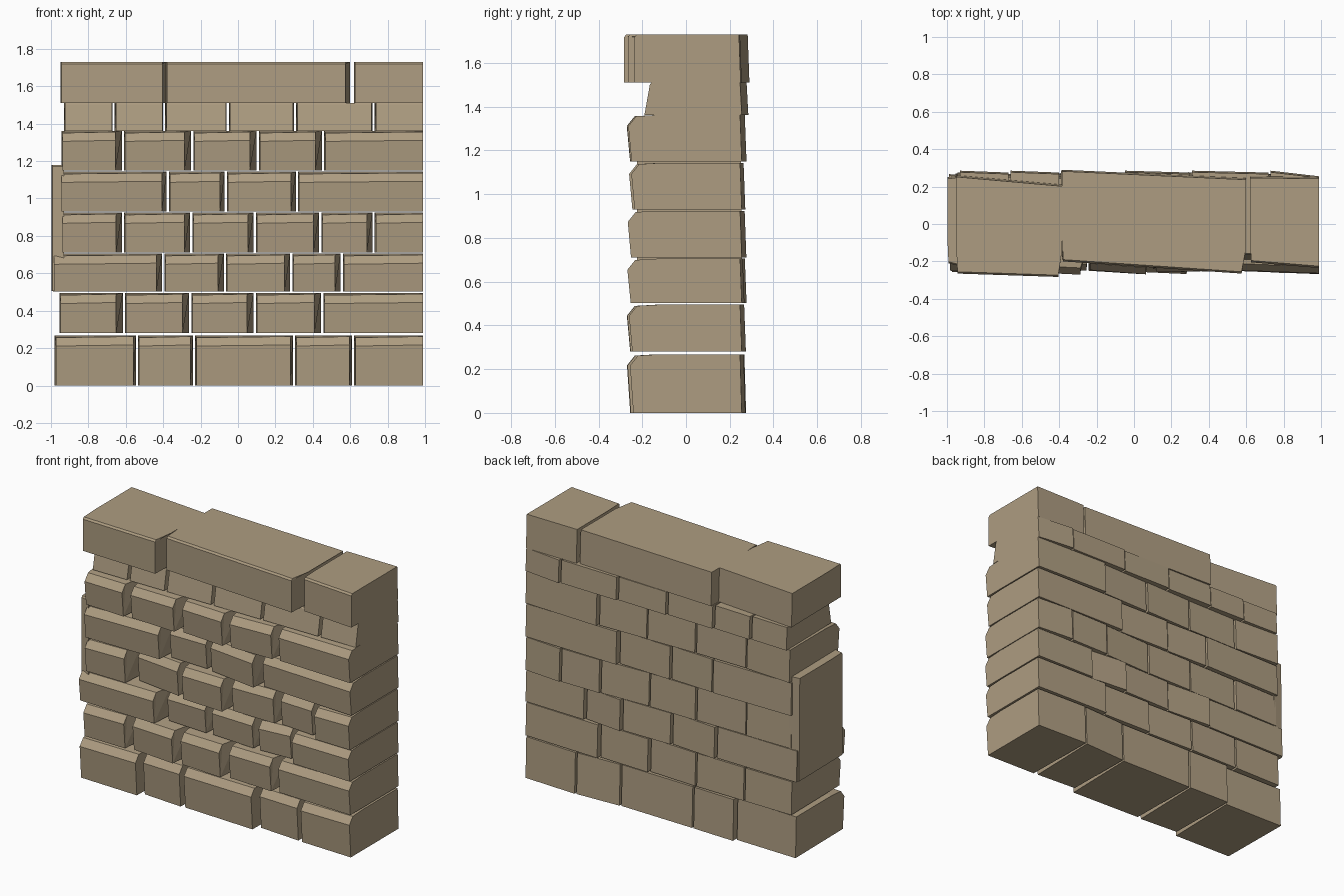
import bpy, bmesh, random

random.seed(4)
stone = bpy.data.materials.new("tan_stone")
stone.diffuse_color = (0.42, 0.335, 0.22, 1)


def brick(name, x0, x1, z0, z1, front, back, taper=0.02, chamfer=0.05, lean=0.015):
    """Lofted stone: front/back are (left y, right y); right front corner is cut back."""
    bm = bmesh.new()

    def ring(x, f, b, xf, drop):
        pts = [(x, b, z0), (xf, f + lean, z0), (xf, f, z1 - chamfer - drop),
               (xf, f + chamfer * 0.8, z1 - drop), (x, f + 0.14, z1), (x, b - 0.008, z1)]
        return [bm.verts.new(p) for p in pts]

    d = 0.012 if chamfer > 0.02 else 0.0
    a = ring(x0, front[0], back[0], x0 + 0.006, d)
    c = ring(x1, front[1], back[1], x1 - taper, d * 0.5)
    for i in range(6):
        j = (i + 1) % 6
        bm.faces.new((a[i], a[j], c[j], c[i]))
    bm.faces.new(a)
    bm.faces.new(c)
    bmesh.ops.triangulate(bm, faces=[f for f in bm.faces if len(f.verts) > 4])
    bmesh.ops.recalc_face_normals(bm, faces=bm.faces)
    me = bpy.data.meshes.new(name)
    bm.to_mesh(me)
    bm.free()
    me.materials.append(stone)
    ob = bpy.data.objects.new(name, me)
    bpy.context.collection.objects.link(ob)
    return ob


# Courses: bottom, top, left end, joint centres, corner taper
courses = [
    (0.00, 0.268, -0.98, [-0.54, -0.235, 0.30, 0.615], 0.012),
    (0.28, 0.495, -0.955, [-0.61, -0.255, 0.09, 0.45], 0.035),
    (0.503, 0.705, -0.99, [-0.40, -0.07, 0.285, 0.555], 0.03),
    (0.71, 0.924, -0.945, [-0.615, -0.25, 0.09, 0.44, 0.725], 0.03),
    (0.93, 1.143, -0.95, [-0.375, -0.065, 0.315], 0.025),
    (1.15, 1.362, -0.945, [-0.615, -0.245, 0.105, 0.455], 0.035),
    (1.362, 1.51, -0.93, [-0.665, -0.395, -0.055, 0.305, 0.725], 0.004),
]
# Stones whose faces sit back from the wall face: (course, stone): (left y, right y)
recessed = {
    (1, 2): (-0.23, -0.25), (1, 4): (-0.22, -0.24),
    (3, 2): (-0.18, -0.195), (3, 3): (-0.19, -0.21), (3, 4): (-0.21, -0.20),
    (4, 2): (-0.18, -0.225), (4, 4): (-0.21, -0.215), (4, 5): (-0.20, -0.22),
    (5, 2): (-0.19, -0.20), (5, 3): (-0.21, -0.26), (5, 4): (-0.21, -0.25),
}
for ci, (z0, z1, left, joints, taper) in enumerate(courses, 1):
    edges = [left] + joints + [0.99]
    for bi in range(1, len(edges)):
        last = bi == len(edges) - 1
        x0 = edges[bi - 1] + (0.006 if bi > 1 else 0)
        x1 = edges[bi] - (0 if last else 0.006)
        front = recessed.get((ci, bi), (-0.25 + random.uniform(-.01, .01),
                                        -0.262 + random.uniform(-.01, .01)))
        back = (0.255 + random.uniform(-.005, .022), 0.255 + random.uniform(-.01, .015))
        chamfer, lean = 0.045, 0.015
        if ci == 7:   # set-back course under the coping, front leaning inwards
            front, chamfer, lean = (-0.165, -0.165), 0.008, -0.025
            back = (0.285, 0.275)
        if last:
            back = (back[0], 0.255)
        brick(f"course_{ci}_stone_{bi}", x0, x1, z0, z1, front, back,
              0 if last else taper, chamfer, lean)

# Coping stones along the top
brick("coping_left", -0.95, -0.385, 1.51, 1.73, (-0.265, -0.283), (0.26, 0.21), 0.02, 0.012, 0)
brick("coping_middle", -0.385, 0.60, 1.51, 1.73, (-0.20, -0.265), (0.29, 0.245), 0.025, 0.012, 0)
brick("coping_right", 0.62, 0.99, 1.51, 1.73, (-0.205, -0.235), (0.255, 0.25), 0, 0.012, 0)

# Tall upright stone on the left end
brick("end_stone", -0.998, -0.93, 0.505, 1.18, (-0.21, -0.225), (0.25, 0.258), 0, 0.01, 0)
